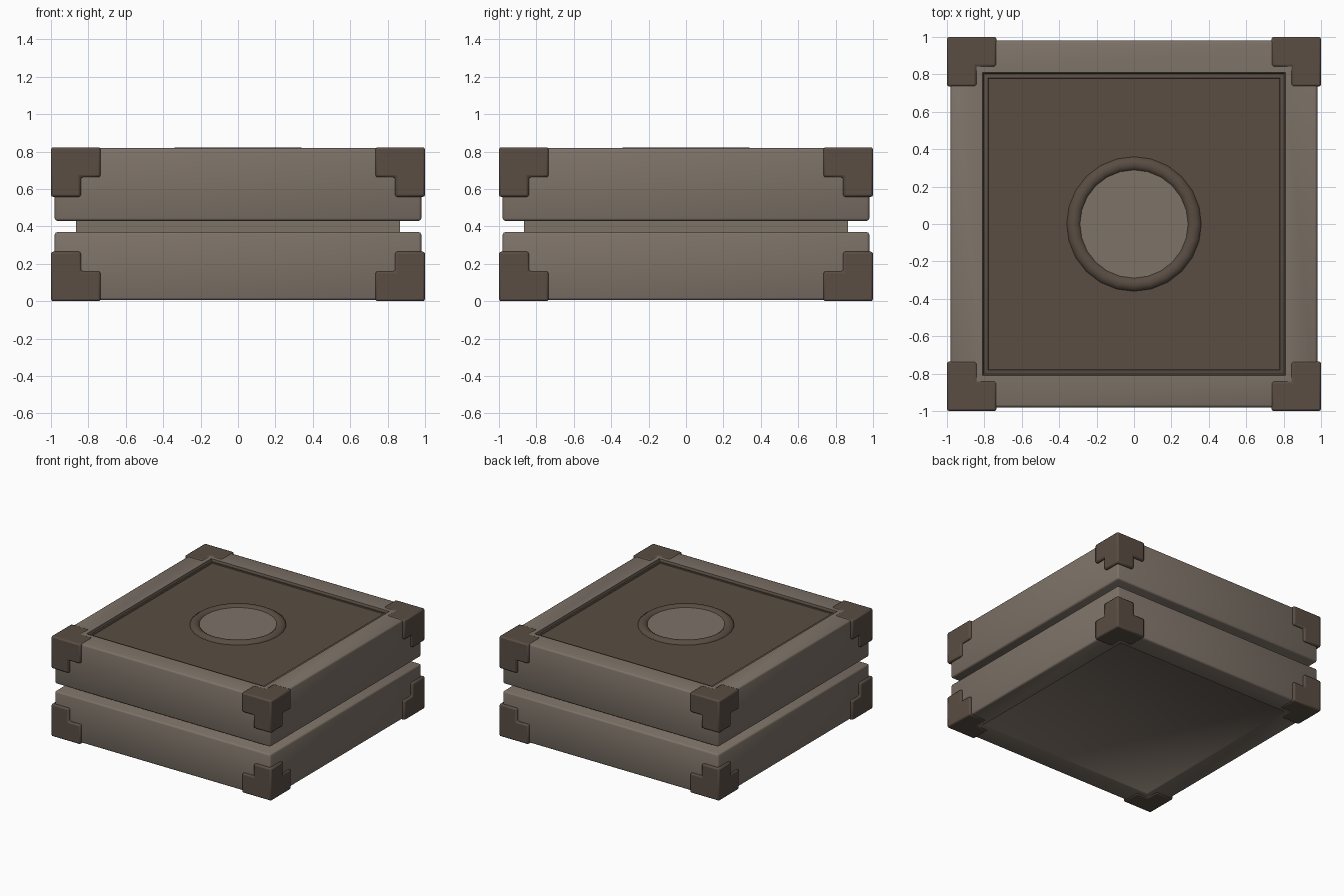
import bpy, bmesh, math
from itertools import product

if "Cube" in bpy.data.objects:
    bpy.data.objects.remove(bpy.data.objects["Cube"])


def material(name, rgb):
    m = bpy.data.materials.new(name)
    m.diffuse_color = (*rgb, 1)
    m.use_nodes = True
    m.node_tree.nodes["Principled BSDF"].inputs["Base Color"].default_value = m.diffuse_color
    return m


LIGHT = material("warm grey", (0.205, 0.168, 0.137))
DARK = material("dark brown", (0.100, 0.074, 0.056))


def finish(bm, name, mats, angle=60):
    bmesh.ops.recalc_face_normals(bm, faces=bm.faces)
    me = bpy.data.meshes.new(name)
    bm.to_mesh(me)
    bm.free()
    for m in mats:
        me.materials.append(m)
    ob = bpy.data.objects.new(name, me)
    bpy.context.collection.objects.link(ob)
    bpy.ops.object.select_all(action='DESELECT')
    ob.select_set(True)
    bpy.context.view_layer.objects.active = ob
    bpy.ops.object.shade_smooth_by_angle(angle=math.radians(angle))
    return ob


def box(half, z0, z1, bevel):
    bm = bmesh.new()
    bmesh.ops.create_cube(bm, size=1)
    for v in bm.verts:
        v.co = (v.co.x * 2 * half, v.co.y * 2 * half, z0 + (v.co.z + 0.5) * (z1 - z0))
    if bevel:
        bmesh.ops.bevel(bm, geom=bm.edges[:], offset=bevel, segments=2,
                        profile=0.5, affect='EDGES')
    return bm


def panel(bm, direction, steps, mat):
    """Nested insets in the big top (+1) or bottom (-1) face."""
    bm.normal_update()
    face = max(bm.faces, key=lambda f: f.calc_area() * (f.normal.z * direction > 0.9))
    for i, (width, depth) in enumerate(steps):
        rim = bmesh.ops.inset_region(bm, faces=[face], thickness=width, depth=depth)
        if i:
            for f in rim['faces']:
                f.material_index = mat
    face.material_index = mat


# slabs and the recessed band between them
top = box(0.98, 0.43, 0.819, 0.014)
panel(top, 1, [(0.221, 0), (0.012, -0.018), (0.028, 0.006), (0.006, -0.006)], 1)
finish(top, "upper_slab", [LIGHT, DARK], 50)
bottom = box(0.98, 0.006, 0.37, 0.014)
panel(bottom, -1, [(0.221, 0), (0.01, -0.008)], 0)
finish(bottom, "lower_slab", [LIGHT, DARK], 50)
finish(box(0.865, 0.36, 0.44, 0), "middle_band", [LIGHT])


# notched corner caps: three bars sharing one corner, made from a 2x2x2 cell grid
def corner_cap(name, sx, sy, up):
    bm = bmesh.new()
    cuts = (0, 0.16, 0.265)
    cells = {c for c in product((0, 1), repeat=3) if sum(c) <= 1}

    def place(p):
        return (sx * (1 - p[0]), sy * (1 - p[1]), 0.823 - p[2] if up else p[2])

    for c in cells:
        for axis, side in product(range(3), (0, 1)):
            n = list(c)
            n[axis] += 1 if side else -1
            if tuple(n) in cells:
                continue
            u, w = [a for a in range(3) if a != axis]
            quad = []
            for du, dw in ((0, 0), (1, 0), (1, 1), (0, 1)):
                i = list(c)
                i[axis] += side
                i[u] += du
                i[w] += dw
                quad.append(bm.verts.new(place([cuts[k] for k in i])))
            bm.faces.new(quad)
    bmesh.ops.remove_doubles(bm, verts=bm.verts[:], dist=0.0005)
    bmesh.ops.recalc_face_normals(bm, faces=bm.faces)
    bmesh.ops.dissolve_limit(bm, angle_limit=0.02, verts=bm.verts[:], edges=bm.edges[:])
    ob = finish(bm, name, [DARK])
    mod = ob.modifiers.new("soft edges", 'BEVEL')
    mod.width = 0.012
    mod.segments = 2
    mod.limit_method = 'ANGLE'


for sx, sy, up in product((-1, 1), (-1, 1), (0, 1)):
    corner_cap("%s_%s_%s_cap" % ("upper" if up else "lower", "back" if sy > 0 else "front",
                                 "right" if sx > 0 else "left"), sx, sy, up)

# ring on the top panel
bpy.ops.mesh.primitive_torus_add(major_radius=0.323, minor_radius=0.043, major_segments=24,
                                 minor_segments=10, location=(0, 0, 0.782))
ring = bpy.context.object
ring.name = "ring"
ring.data.materials.append(DARK)
bpy.ops.object.shade_smooth_by_angle(angle=math.radians(60))

# pale disc inside the ring
bpy.ops.mesh.primitive_cylinder_add(vertices=24, radius=0.3, depth=0.03, location=(0, 0, 0.793))
disc = bpy.context.object
disc.name = "disc"
disc.data.materials.append(LIGHT)
